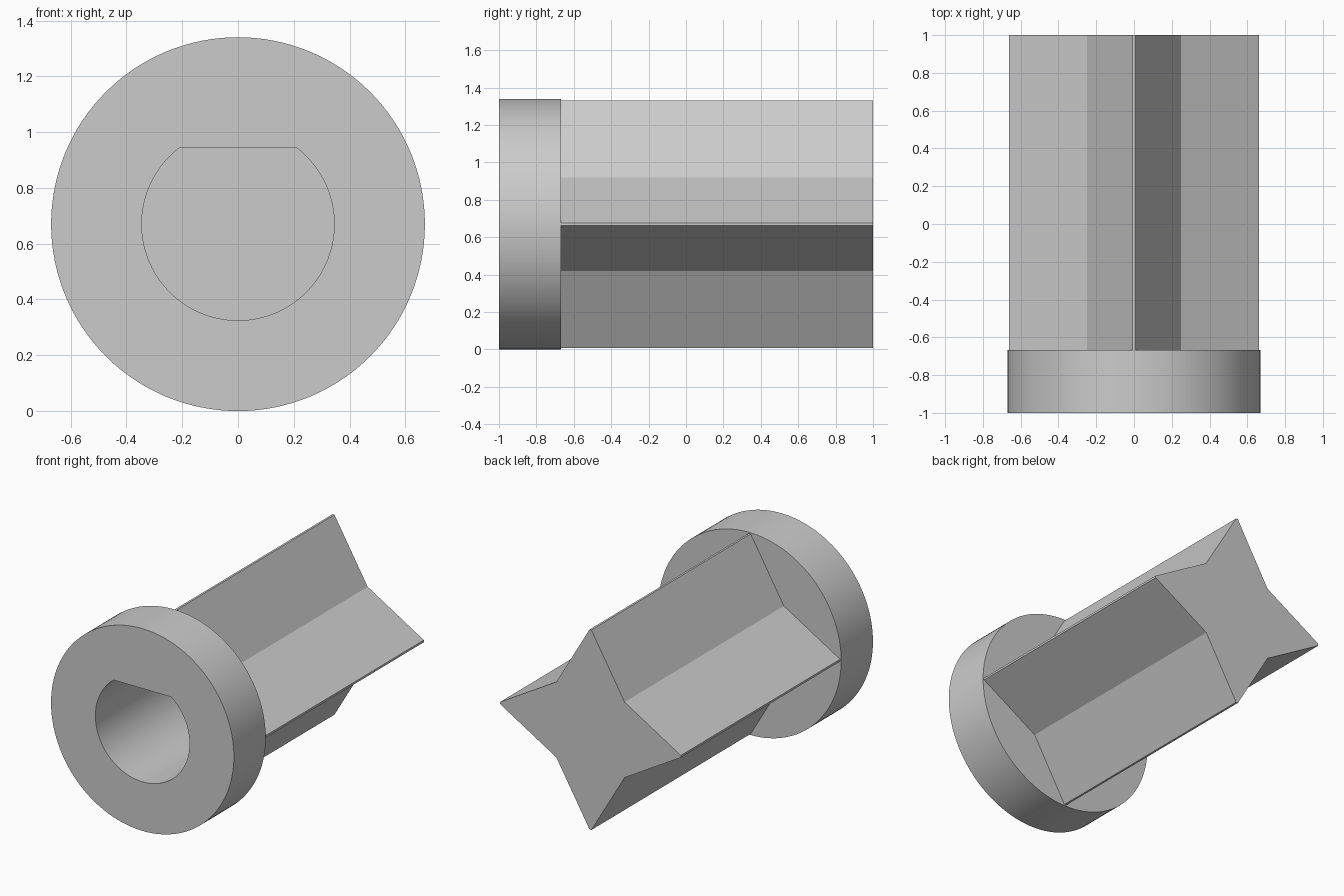
import bpy, bmesh
from math import sin, cos, pi, asin, radians

CZ = 0.67        # height of the shaft axis
COLLAR_R = 0.67
BORE_R, FLAT = 0.345, 0.273
JOINT_Y = -0.667

cube = bpy.data.objects.get("Cube")
if cube:
    bpy.data.objects.remove(cube, do_unlink=True)

gray = bpy.data.materials.new("plain gray")
gray.use_nodes = True
color = (0.6, 0.6, 0.6, 1)
gray.diffuse_color = color
for node in gray.node_tree.nodes:
    if node.type == 'BSDF_PRINCIPLED':
        node.inputs["Base Color"].default_value = color


def prism(name, profile, y0, y1):
    """Extrude an (x, z) outline around the axis from y0 to y1."""
    bm = bmesh.new()
    face = bm.faces.new([bm.verts.new((x, y0, CZ + z)) for x, z in profile])
    ext = bmesh.ops.extrude_face_region(bm, geom=[face], use_keep_orig=True)
    verts = [v for v in ext["geom"] if isinstance(v, bmesh.types.BMVert)]
    bmesh.ops.translate(bm, verts=verts, vec=(0, y1 - y0, 0))
    bmesh.ops.recalc_face_normals(bm, faces=bm.faces[:])
    mesh = bpy.data.meshes.new(name)
    bm.to_mesh(mesh)
    bm.free()
    mesh.materials.append(gray)
    obj = bpy.data.objects.new(name, mesh)
    bpy.context.collection.objects.link(obj)
    return obj


def arc(radius, start, end, count):
    step = (end - start) / count
    return [(radius * cos(start + i * step), radius * sin(start + i * step))
            for i in range(count + 1)]


# Round collar at the front
collar = prism("collar", arc(COLLAR_R, 0, 2 * pi, 128)[:-1], -1, JOINT_Y)

# Four-pointed star shaft with narrow blunt tips
star = []
for k in range(4):
    c, s = cos(k * pi / 2), sin(k * pi / 2)
    for x, z in ((0.662, -0.007), (0.662, 0.007), (0.25, 0.25)):
        star.append((x * c - z * s, x * s + z * c))
shaft = prism("star_shaft", star, JOINT_Y, 1)

# Blind D-shaped bore through the collar into the shaft
a = asin(FLAT / BORE_R)
cutter = prism("bore_cutter", arc(BORE_R, pi - a, 2 * pi + a, 96), -1.1, 0.4)
cutter.hide_render = True

for obj in (collar, shaft):
    mod = obj.modifiers.new("bore", 'BOOLEAN')
    mod.operation = 'DIFFERENCE'
    mod.solver = 'EXACT'
    mod.object = cutter
    bpy.context.view_layer.objects.active = obj
    bpy.ops.object.modifier_apply(modifier=mod.name)
    obj.data.shade_smooth()
    obj.data.set_sharp_from_angle(angle=radians(20))

bpy.data.objects.remove(cutter, do_unlink=True)
